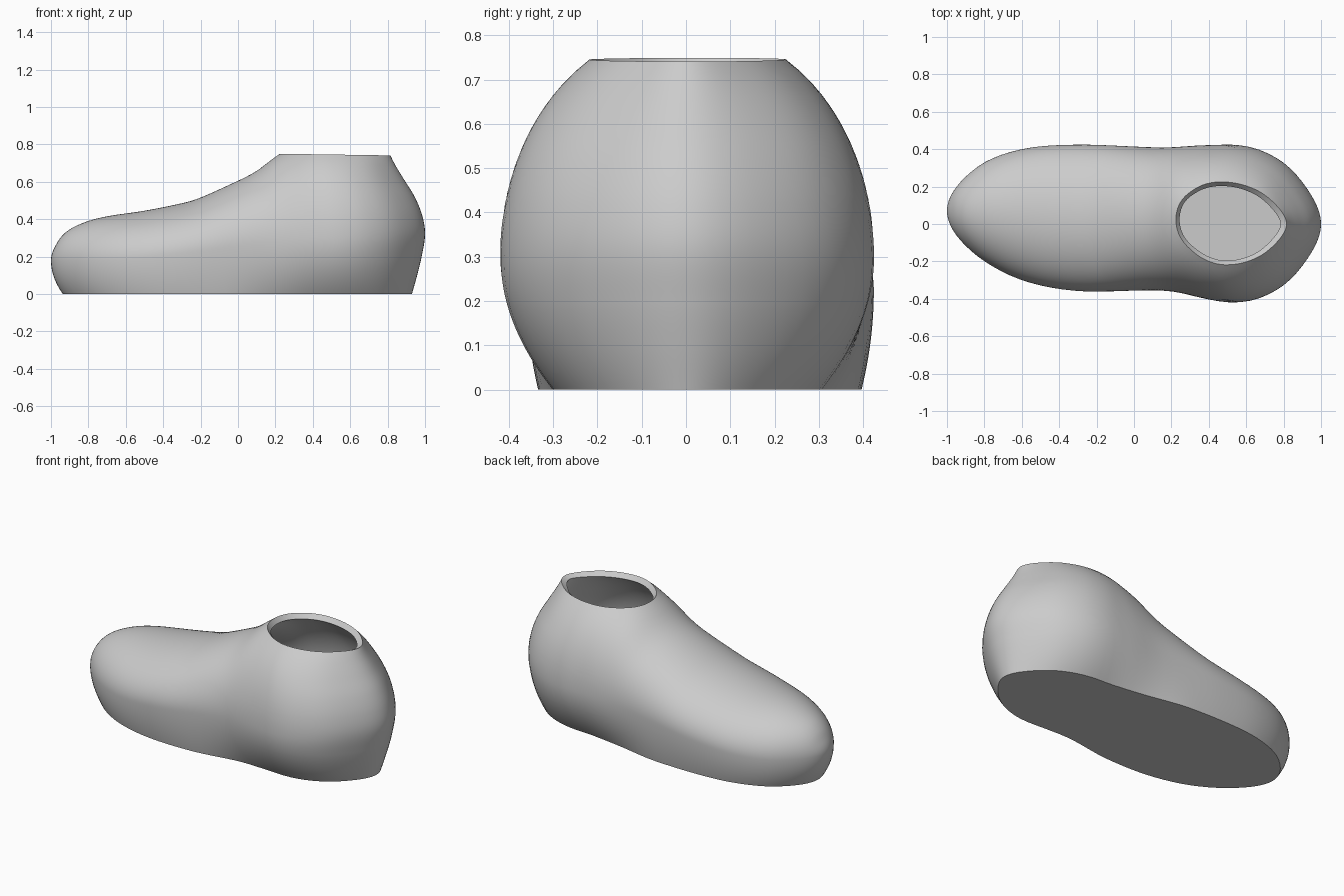
import bpy
import math

cube = bpy.data.objects.get("Cube")
if cube:
    bpy.data.objects.remove(cube, do_unlink=True)


def spline(points):
    """Smooth curve through (position, value) pairs."""
    xs, ys = zip(*points)
    last = len(xs) - 1
    slopes = []
    for i in range(last + 1):
        a, b = max(i - 1, 0), min(i + 1, last)
        slopes.append((ys[b] - ys[a]) / (xs[b] - xs[a]))

    def value(x):
        x = min(max(x, xs[0]), xs[-1])
        i = 0
        while i < last - 1 and x > xs[i + 1]:
            i += 1
        h = xs[i + 1] - xs[i]
        t = (x - xs[i]) / h
        return ((1 + 2 * t) * (1 - t) ** 2 * ys[i] + t * (1 - t) ** 2 * h * slopes[i]
                + t * t * (3 - 2 * t) * ys[i + 1] + t * t * (t - 1) * h * slopes[i + 1])
    return value


def blend(x, lo, hi):
    t = min(max((x - lo) / (hi - lo), 0), 1)
    return t * t * (3 - 2 * t)


# Guide curves: plan width, centre line, instep height and heel profile
fullness = spline([(-1, .40), (-.9, .424), (-.8, .44), (-.6, .437), (-.3, .41), (0, .385),
                   (.2, .393), (.4, .45), (.55, .504), (.7, .539), (.85, .537), (1, .45)])
centre = spline([(-1, .07), (-.8, .065), (-.6, .05), (-.3, .033), (.2, .025), (.5, .003), (1, 0)])
instep = spline([(math.sqrt(1 + x), z) for x, z in (
    (-1, .18), (-.98, .25), (-.95, .3), (-.9, .345), (-.8, .39), (-.7, .415), (-.5, .445),
    (-.3, .485), (-.2, .515), (0, .605), (.1, .658), (.22, .747), (.3, .787), (.4, .82),
    (.53, .83), (1, .831))])
heel = spline([(0, .93), (.1, .958), (.2, .982), (.32, 1), (.42, .985), (.52, .945),
               (.62, .885), (.7, .838), (.75, .815)])

TOE_Z = .18
SIDES = 96


def half_width(x, z, front, back):
    # Stretch the plan outline to the toe and heel of this level
    px = x
    if x > .3:
        px = .3 + (x - .3) * .7 / (back - .3)
    elif x < -.3 and z < TOE_Z:
        px = -.3 + (x + .3) * .7 / (-.3 - front)
    width = fullness(px) * math.sqrt(max(0, 1 - px * px))
    # Widest level, with a dome above it and a tuck towards the sole below
    wide_z = TOE_Z + .12 * blend(x, -.8, .5)
    if z > wide_z:
        q = (z - wide_z) / (instep(math.sqrt(max(0, 1 + x))) - wide_z)
        return width * math.sqrt(max(0, 1 - q * q))
    tuck = .07 + .21 * blend(x, -.1, .5)
    return width * (1 - tuck * ((wide_z - z) / wide_z) ** 2)


def ring(z, front):
    back = heel(z)
    points = []
    for i in range(SIDES):
        a = math.tau * i / SIDES
        x = front + (back - front) * (1 - math.cos(a)) / 2
        side = 0 if i in (0, SIDES // 2) else math.copysign(1, math.sin(a))
        y = centre(x) + side * half_width(x, z, front, back)
        dip = .02 * max(0, x - .22) * (z / .75) ** 4
        points.append((x, y, z * (1 - dip)))
    return points


# Level rings from the sole up to the ankle opening
levels = []
for k in range(12):
    z = TOE_Z * k / 12
    levels.append((z, -1 + .063 * (1 - z / TOE_Z) ** 2))
for k in range(65):
    s = math.sqrt(1.224) * k / 64
    levels.append((instep(s), s * s - 1))

verts = [p for z, front in levels for p in ring(z, front)]
faces = [list(range(SIDES))]
for k in range(len(levels) - 1):
    for i in range(SIDES):
        a, b = k * SIDES + i, k * SIDES + (i + 1) % SIDES
        faces.append((a, a + SIDES, b + SIDES, b))

mesh = bpy.data.meshes.new("shoe_shell")
mesh.from_pydata(verts, [], faces)
shoe = bpy.data.objects.new("shoe_shell", mesh)
bpy.context.collection.objects.link(shoe)

# One grey material
grey = bpy.data.materials.new("plain_grey")
grey.use_nodes = True
colour = (.6, .6, .6, 1)
grey.diffuse_color = colour
grey.node_tree.nodes["Principled BSDF"].inputs["Base Color"].default_value = colour
mesh.materials.append(grey)

# Hollow wall with an open rim
bpy.ops.object.select_all(action="DESELECT")
shoe.select_set(True)
bpy.context.view_layer.objects.active = shoe
wall = shoe.modifiers.new("wall", "SOLIDIFY")
wall.thickness = .035
wall.offset = -1
bpy.ops.object.modifier_apply(modifier=wall.name)
bpy.ops.object.shade_smooth_by_angle(angle=math.radians(40))
